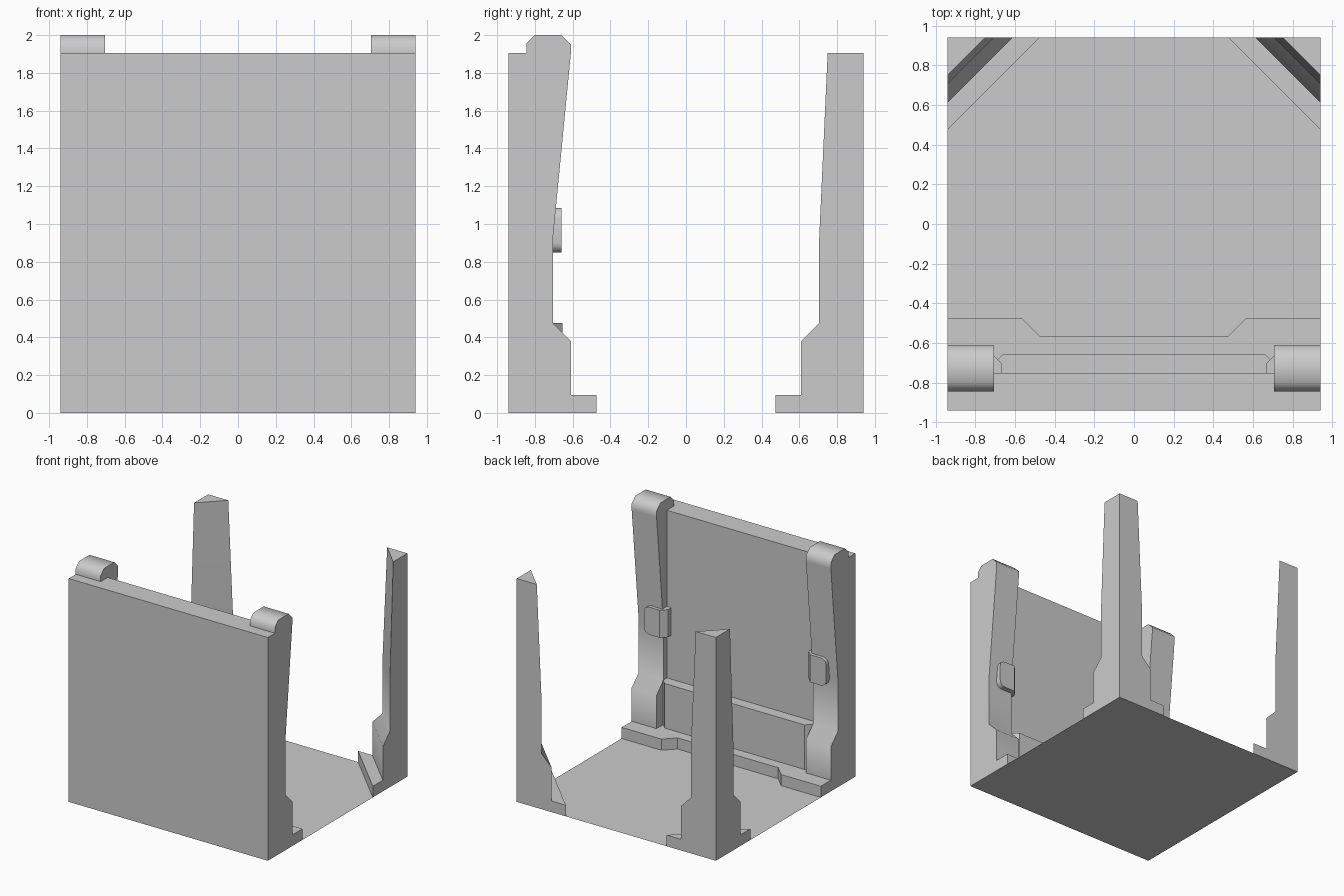
import bpy, bmesh, math
from mathutils import Vector

if "Cube" in bpy.data.objects:
    bpy.data.objects.remove(bpy.data.objects["Cube"])

H = 0.94        # half the tile width
WALL_IN = -0.75  # inner face of the wall
WALL_TOP = 1.905


def finish(bm, name, mirror=False, smooth=0):
    """Turn a bmesh into an object; faces lying on the floor are dropped."""
    bmesh.ops.recalc_face_normals(bm, faces=bm.faces)
    hidden = [f for f in bm.faces if all(abs(v.co.z) < 1e-5 for v in f.verts)]
    bmesh.ops.delete(bm, geom=hidden, context='FACES_ONLY')
    me = bpy.data.meshes.new(name)
    bm.to_mesh(me)
    bm.free()
    ob = bpy.data.objects.new(name, me)
    bpy.context.collection.objects.link(ob)
    if mirror:
        ob.modifiers.new("mirror", 'MIRROR').use_mirror_merge = False
    if smooth:
        bpy.ops.object.select_all(action='DESELECT')
        ob.select_set(True)
        bpy.context.view_layer.objects.active = ob
        bpy.ops.object.shade_smooth_by_angle(angle=math.radians(smooth))
    return ob


def prism(points, offset):
    """Extrude a closed polygon along the offset vector."""
    bm = bmesh.new()
    face = bm.faces.new([bm.verts.new(p) for p in points])
    ext = bmesh.ops.extrude_face_region(bm, geom=[face], use_keep_orig=True)
    moved = [g for g in ext['geom'] if isinstance(g, bmesh.types.BMVert)]
    bmesh.ops.translate(bm, verts=moved, vec=Vector(offset))
    return bm


def plan(points, z0, z1):
    return prism([(x, y, z0) for x, y in points], (0, 0, z1 - z0))


# Floor: a single flat sheet
me = bpy.data.meshes.new("floor")
me.from_pydata([(-H, -H, 0), (H, -H, 0), (H, H, 0), (-H, H, 0)], [], [(0, 1, 2, 3)])
bpy.context.collection.objects.link(bpy.data.objects.new("floor", me))

# Wall panel along the front edge
finish(plan([(-H, -H), (H, -H), (H, WALL_IN), (-H, WALL_IN)], 0, WALL_TOP), "wall_panel")

# Low step at the foot of the wall, recessed in the middle
half = [(H, WALL_IN), (H, -0.475), (0.565, -0.475), (0.475, -0.565)]
finish(plan(half + [(-x, y) for x, y in reversed(half)], 0, 0.095), "wall_step")

# Skirting between the columns, with chamfered ends
half = [(0.705, WALL_IN), (0.705, -0.70), (0.66, -0.655)]
finish(plan(half + [(-x, y) for x, y in reversed(half)], 0.095, 0.475), "wall_skirting")

# Wall columns: side profile (y, z) extruded across x, capped over the wall top
profile = [(WALL_IN, 0.095), (-0.61, 0.095), (-0.61, 0.38), (-0.705, 0.475),
           (-0.705, 0.92), (-0.61, 1.90), (-0.61, 1.95), (-0.66, 2.0),
           (-0.80, 2.0), (-0.845, 1.955), (-0.845, WALL_TOP), (WALL_IN, WALL_TOP)]
finish(prism([(0.705, y, z) for y, z in profile], (H - 0.705, 0, 0)),
       "wall_column", mirror=True, smooth=50)

# Clamps wrapping the inner corner of each column, outer corners rounded
bm = plan([(0.86, -0.705), (0.86, -0.66), (0.71, -0.66), (0.665, -0.705),
           (0.665, WALL_IN), (0.705, WALL_IN), (0.705, -0.705)], 0.85, 1.085)
ends = [e for e in bm.edges
        if all(abs(v.co.x - 0.86) < 1e-4 for v in e.verts)
        and abs(e.verts[0].co.z - e.verts[1].co.z) < 1e-4]
bmesh.ops.bevel(bm, geom=ends, offset=0.05, segments=4, profile=0.5, affect='EDGES')
finish(bm, "column_clamp", mirror=True, smooth=40)

# Corner pillars: stacked triangular sections (leg length, z)
bm = bmesh.new()
prev = None
for leg, z in [(0.465, 0), (0.465, 0.095), (0.33, 0.095), (0.33, 0.38),
               (0.235, 0.475), (0.235, 0.92), (0.19, WALL_TOP)]:
    ring = [bm.verts.new(p) for p in ((H, H, z), (H - leg, H, z), (H, H - leg, z))]
    if prev is None:
        bm.faces.new(ring)
    else:
        for i in range(3):
            j = (i + 1) % 3
            a, b, c, d = prev[i], prev[j], ring[j], ring[i]
            # the corner edge has no height across the flat step
            quad = [a, b, c] if (c.co - b.co).length < 1e-6 else [a, b, c, d]
            if (d.co - a.co).length < 1e-6:
                quad = [a, b, c]
            if abs(a.co.z - c.co.z) < 1e-6 and i != 1:
                continue
            bm.faces.new(quad)
    prev = ring
bm.faces.new(prev)
bmesh.ops.remove_doubles(bm, verts=bm.verts, dist=1e-5)
finish(bm, "corner_pillar", mirror=True, smooth=50)
